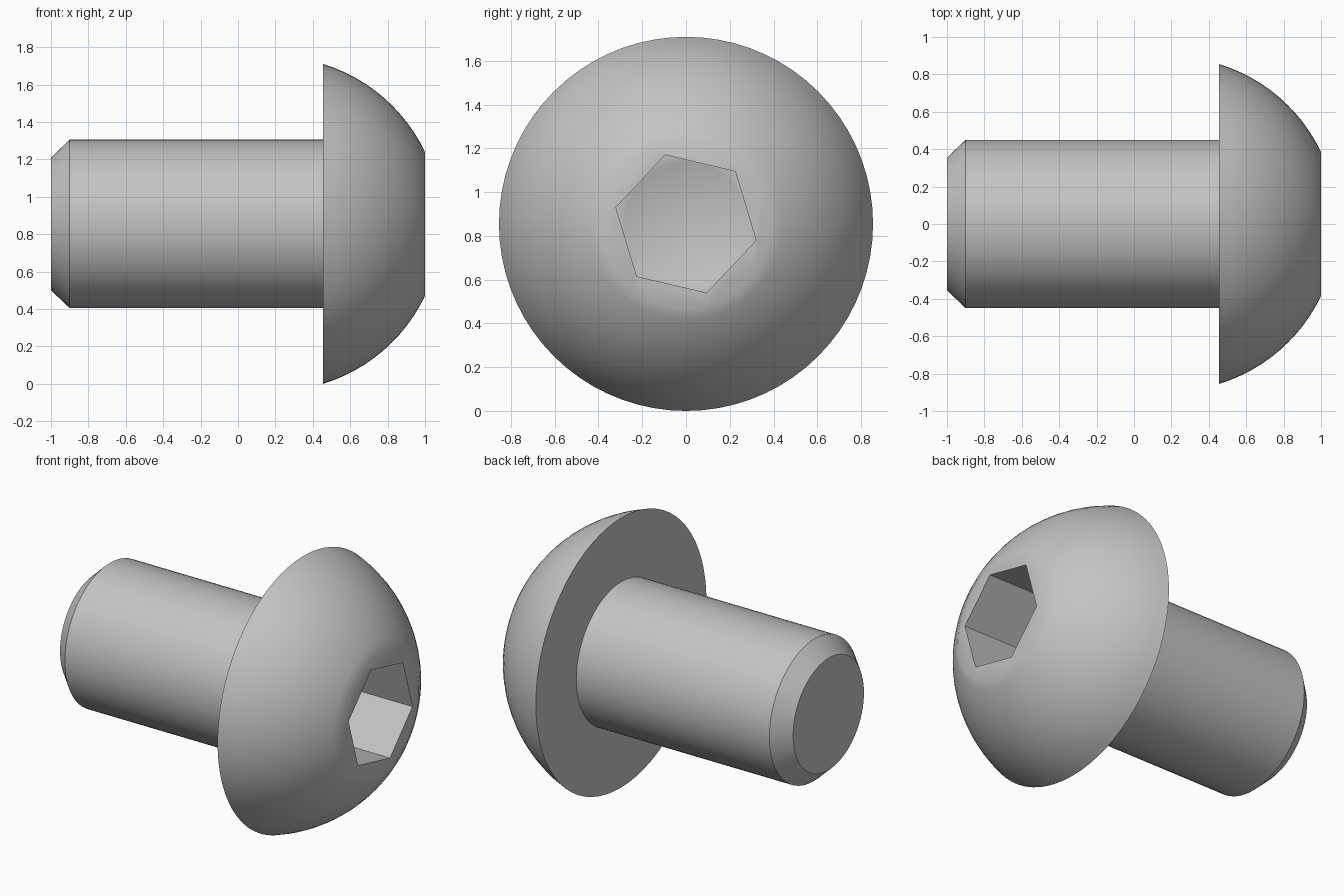
import bpy
import bmesh
from math import sin, cos, pi, radians, sqrt, atan2

if "Cube" in bpy.data.objects:
    bpy.data.objects.remove(bpy.data.objects["Cube"], do_unlink=True)

AXIS_Z = 0.855       # height of the screw axis
HEAD_X = 0.455       # underside of the head
HEAD_R = 0.855
RIM_R = 0.385        # flat around the socket
SOCKET_X = 0.60      # socket floor

steel = bpy.data.materials.new("grey_steel")
steel.use_nodes = True
grey = (0.55, 0.55, 0.55, 1)
steel.diffuse_color = grey
steel.node_tree.nodes["Principled BSDF"].inputs["Base Color"].default_value = grey


def lathe(name, profile, sides, start=0.0):
    """Closed solid turned about the x axis from (x, radius) points."""
    bm = bmesh.new()
    rings = []
    for x, r in profile:
        count = sides if r > 0 else 1
        rings.append([bm.verts.new((x, r * cos(start + 2 * pi * i / sides),
                                    AXIS_Z + r * sin(start + 2 * pi * i / sides)))
                      for i in range(count)])
    for a, b in zip(rings, rings[1:]):
        for i in range(sides):
            j = (i + 1) % sides
            if len(a) == 1:
                bm.faces.new((a[0], b[i], b[j]))
            else:
                bm.faces.new((a[i], a[j], b[j], b[i]))
    for ring in (rings[0], rings[-1]):
        if len(ring) > 1:
            bm.faces.new(ring)
    bmesh.ops.recalc_face_normals(bm, faces=bm.faces)
    mesh = bpy.data.meshes.new(name)
    bm.to_mesh(mesh)
    bm.free()
    mesh.materials.append(steel)
    obj = bpy.data.objects.new(name, mesh)
    bpy.context.collection.objects.link(obj)
    return obj


# Chamfered shank and domed head, turned in one piece
dome_centre = (1 + RIM_R**2 - HEAD_X**2 - HEAD_R**2) / (2 * (1 - HEAD_X))
dome_r = sqrt((1 - dome_centre)**2 + RIM_R**2)
first = atan2(HEAD_R, HEAD_X - dome_centre)
last = atan2(RIM_R, 1 - dome_centre)
STEPS = 12
angles = [first + (last - first) * i / STEPS for i in range(STEPS + 1)]
dome = [(dome_centre + dome_r * cos(a), dome_r * sin(a)) for a in angles]
shank = [(-1, 0.355), (-0.9, 0.45), (HEAD_X, 0.45)]
screw = lathe("button_head_screw", shank + dome, 72)

# Hexagonal socket with a drilled conical floor
hexagon = lathe("hex_socket_cutter", [(SOCKET_X, 0.329), (1.2, 0.329)], 6, radians(46.8))
drill = lathe("drill_cutter", [(SOCKET_X - 0.16, 0), (SOCKET_X, 0.282), (0.8, 0.282)], 32)

bpy.ops.object.select_all(action='DESELECT')
bpy.context.view_layer.objects.active = screw
screw.select_set(True)
for cutter in (hexagon, drill):
    cutter.hide_render = True
    cut = screw.modifiers.new(cutter.name, 'BOOLEAN')
    cut.operation = 'DIFFERENCE'
    cut.solver = 'EXACT'
    cut.object = cutter
    bpy.ops.object.modifier_apply(modifier=cut.name)
    bpy.data.objects.remove(cutter, do_unlink=True)

bpy.ops.object.shade_smooth_by_angle(angle=radians(30))
